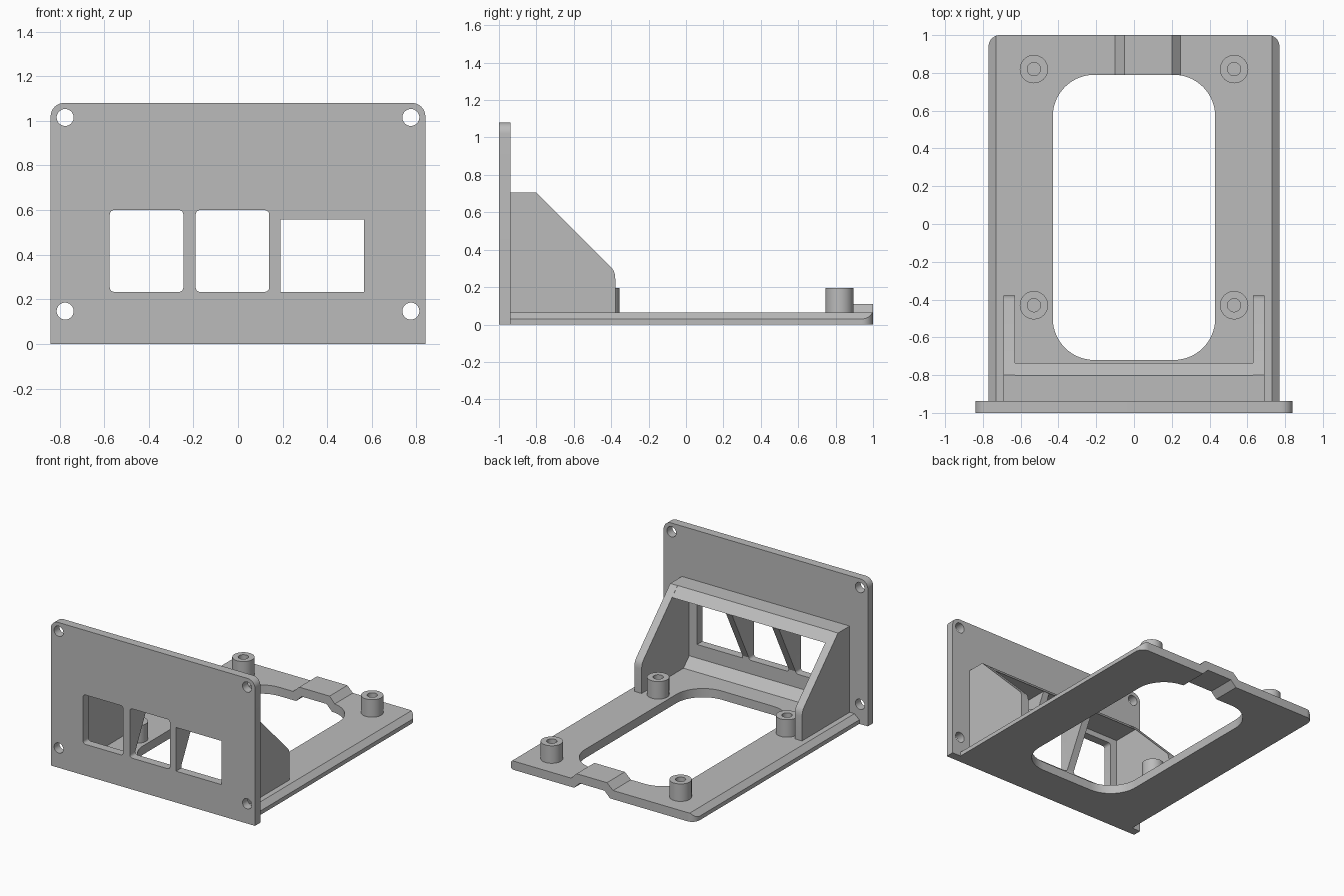
import bpy, bmesh, math

cube = bpy.data.objects.get("Cube")
if cube:
    bpy.data.objects.remove(cube, do_unlink=True)

grey = bpy.data.materials.new("plain_grey")
grey.use_nodes = True
COLOUR = (0.5, 0.5, 0.5, 1)
grey.diffuse_color = COLOUR
grey.node_tree.nodes["Principled BSDF"].inputs["Base Color"].default_value = COLOUR

PLACE = {"x": lambda a, b, h: (h, a, b),
         "y": lambda a, b, h: (a, h, b),
         "z": lambda a, b, h: (a, b, h)}


def prism(name, points, axis, low, high):
    """Extrude a flat outline along an axis."""
    bm = bmesh.new()
    rings = [[bm.verts.new(PLACE[axis](a, b, h)) for a, b in points] for h in (low, high)]
    bm.faces.new(rings[0])
    bm.faces.new(rings[1])
    n = len(points)
    for i in range(n):
        j = (i + 1) % n
        bm.faces.new((rings[0][i], rings[0][j], rings[1][j], rings[1][i]))
    bmesh.ops.recalc_face_normals(bm, faces=bm.faces)
    mesh = bpy.data.meshes.new(name)
    bm.to_mesh(mesh)
    bm.free()
    mesh.materials.append(grey)
    obj = bpy.data.objects.new(name, mesh)
    bpy.context.collection.objects.link(obj)
    return obj


def rounded(a0, a1, b0, b1, top=0.0, bottom=0.0, steps=10):
    """Rectangle outline with rounded top and bottom corners."""
    corners = [(a1, b1, -1, -1, top, 0), (a0, b1, 1, -1, top, 90),
               (a0, b0, 1, 1, bottom, 180), (a1, b0, -1, 1, bottom, 270)]
    points = []
    for a, b, sa, sb, r, start in corners:
        if r == 0:
            points.append((a, b))
            continue
        for i in range(steps + 1):
            t = math.radians(start + 90 * i / steps)
            points.append((a + sa * r + r * math.cos(t), b + sb * r + r * math.sin(t)))
    return points


def circle(a, b, r, n=40):
    return [(a + r * math.cos(math.tau * i / n), b + r * math.sin(math.tau * i / n))
            for i in range(n)]


def combine(obj, other, operation="DIFFERENCE"):
    mod = obj.modifiers.new("shape", "BOOLEAN")
    mod.operation = operation
    mod.solver = "EXACT"
    mod.object = other
    bpy.context.view_layer.objects.active = obj
    bpy.ops.object.modifier_apply(modifier=mod.name)
    bpy.data.objects.remove(other, do_unlink=True)


FRONT, BACK = -1.0, 1.0
INNER = -0.937    # rear face of the front panel
FLOOR = 0.065     # top of the base

# Front panel with screw holes and three windows
panel = prism("front_panel", rounded(-0.84, 0.84, 0, 1.08, top=0.06), "y", FRONT, INNER)
for x in (-0.775, 0.775):
    for z in (0.147, 1.015):
        combine(panel, prism("cutter", circle(x, z, 0.038), "y", -1.1, -0.8))
for x0, x1, z1, r in ((-0.575, -0.245, 0.6, 0.02), (-0.19, 0.14, 0.6, 0.02),
                      (0.19, 0.565, 0.558, 0)):
    combine(panel, prism("cutter", rounded(x0, x1, 0.233, z1, r, r, 4), "y", -1.1, -0.8))

# Base frame with bevelled sides, rounded rear corners and a raised channel
base = prism("base_frame", [(-0.77, 0), (0.77, 0), (0.77, 0.03), (0.73, FLOOR),
                            (-0.73, FLOOR), (-0.77, 0.03)], "y", INNER, BACK)
combine(base, prism("cutter", rounded(-0.77, 0.77, -1.2, BACK, top=0.06), "z", -0.1, 0.3),
        "INTERSECT")
combine(base, prism("bump", [(-0.1, FLOOR), (-0.1, 0.05), (0.245, 0.05), (0.245, FLOOR),
                             (0.2, 0.11), (-0.05, 0.11)], "y", 0.7, BACK), "UNION")
combine(base, prism("cutter", [(-0.085, -0.01), (0.23, -0.01), (0.175, 0.045),
                               (-0.03, 0.045)], "y", 0.6, 1.1))
combine(base, prism("cutter", rounded(-0.43, 0.43, -0.72, 0.79, 0.22, 0.22, 14),
                    "z", -0.1, 0.3))

# Standoffs with blind screw holes
standoffs = []
for x in (-0.53, 0.53):
    for y, label in ((-0.43, "front"), (0.82, "rear")):
        side = "left" if x > 0 else "right"
        post = prism(f"{label}_{side}_standoff", circle(x, y, 0.075), "z", 0.05, 0.195)
        combine(post, prism("cutter", circle(x, y, 0.035), "z", FLOOR + 0.002, 0.3))
        standoffs.append(post)

# Side braces
brace_outline = [(INNER, 0.05), (-0.378, 0.05), (-0.378, 0.245), (-0.381, 0.27),
                 (-0.388, 0.29), (-0.4, 0.306), (-0.8, 0.706), (INNER, 0.706)]
braces = [prism("left_brace", brace_outline, "x", 0.63, 0.69),
          prism("right_brace", brace_outline, "x", -0.69, -0.63)]

# Hood above the windows, ribs under it and a bevel strip at the floor
hood = prism("window_hood", [(INNER, 0.641), (-0.737, 0.641), (-0.802, 0.706),
                             (INNER, 0.706)], "x", -0.63, 0.63)
rib_outline = [(INNER, 0.25), (-0.74, 0.641), (INNER, 0.641)]
ribs = [prism("right_rib", rib_outline, "x", -0.245, -0.19),
        prism("left_rib", rib_outline, "x", 0.14, 0.19)]
strip = prism("floor_bevel", [(INNER, 0.06), (-0.87, 0.06), (-0.87, FLOOR),
                              (INNER, 0.132)], "x", -0.63, 0.63)

# Smooth the round parts while keeping edges crisp
bpy.ops.object.select_all(action="DESELECT")
for part in [panel, base, hood, strip] + standoffs + braces + ribs:
    part.select_set(True)
bpy.context.view_layer.objects.active = panel
bpy.ops.object.shade_smooth_by_angle(angle=math.radians(25))
